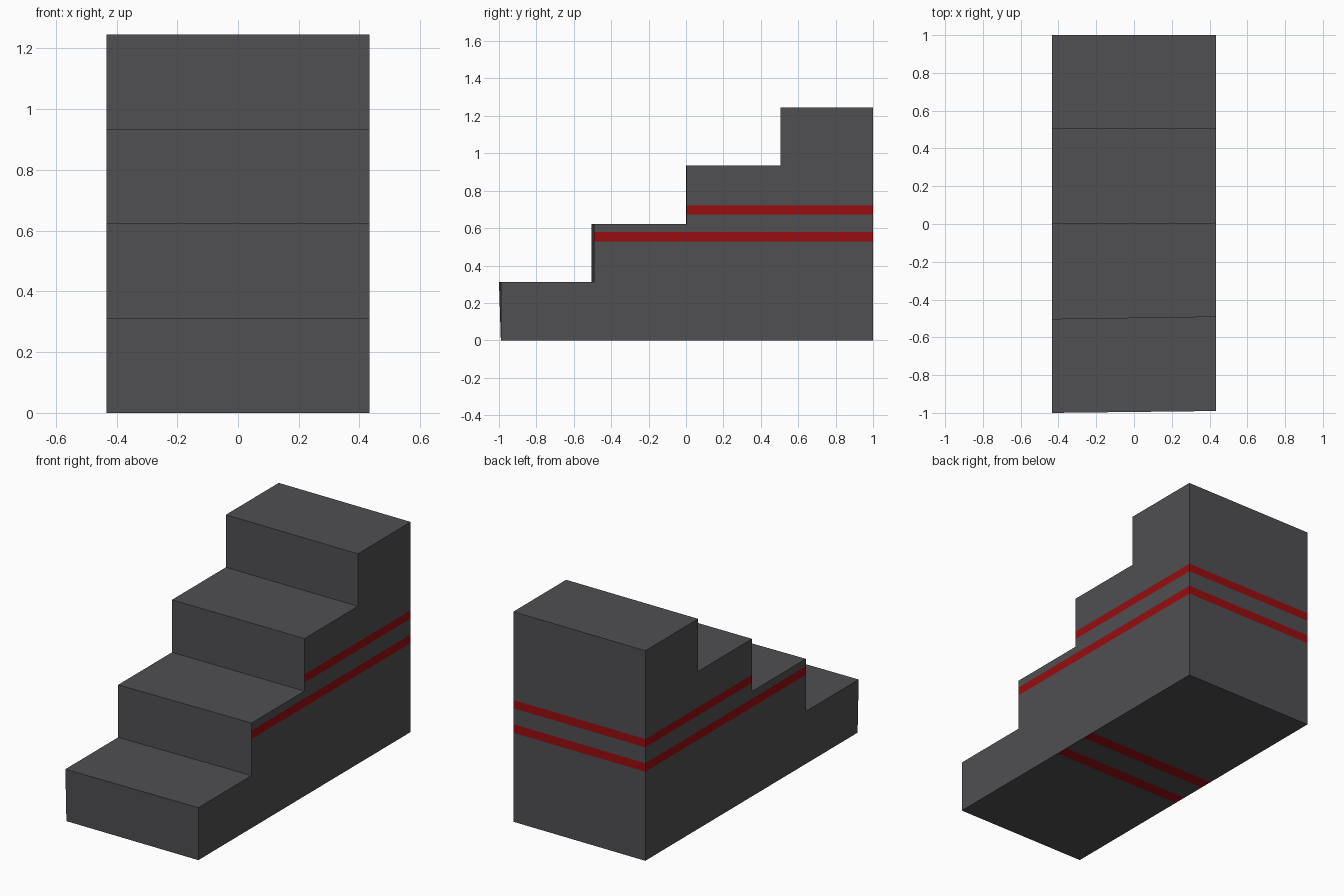
import bpy, bmesh

if "Cube" in bpy.data.objects:
    bpy.data.objects.remove(bpy.data.objects["Cube"])

W = 0.433                     # half width
RISE = 0.3115                 # step height
RISERS = [-0.99, -0.492, 0.004, 0.505]
LEAN = [0.01, 0.013, 0.004, 0.0]   # risers sit slightly forward on the left


def material(name, rgb):
    m = bpy.data.materials.new(name)
    m.diffuse_color = (*rgb, 1)
    m.use_nodes = True
    m.node_tree.nodes["Principled BSDF"].inputs["Base Color"].default_value = m.diffuse_color
    return m


def profile(bm, x, lean):
    """Stair outline at one side, from bottom front round to bottom back."""
    pts = [(RISERS[0], 0)]
    for i, y in enumerate(RISERS):
        y -= LEAN[i] * lean
        if i:
            pts.append((y, RISE * i))
        pts.append((y, RISE * (i + 1)))
    pts += [(1, RISE * 4), (1, 0)]
    return [bm.verts.new((x, y, z)) for y, z in pts]


# Solid stair block
bm = bmesh.new()
left, right = profile(bm, -W, 1), profile(bm, W, 0)
bm.faces.new(left)
bm.faces.new(right)
n = len(left)
for i in range(n):
    j = (i + 1) % n
    bm.faces.new((left[i], left[j], right[j], right[i]))
bmesh.ops.recalc_face_normals(bm, faces=bm.faces[:])

# Cut the stripe borders into the walls and the underside
SIDE = [(0.528, 0.579), (0.673, 0.722)]
BASE = [(-0.152, -0.076), (0.076, 0.152)]


def cut(test, co, no):
    faces = [f for f in bm.faces if test(f)]
    geom = set(faces)
    for f in faces:
        geom.update(f.edges, f.verts)
    bmesh.ops.bisect_plane(bm, geom=list(geom), dist=1e-5, plane_co=co, plane_no=no)


def is_wall(f):
    return abs(f.normal.x) > 0.9 or f.normal.y > 0.9


def is_base(f):
    return f.normal.z < -0.9


for band in SIDE:
    for z in band:
        cut(is_wall, (0, 0, z), (0, 0, 1))
for band in BASE:
    for y in band:
        cut(is_base, (0, y, 0), (0, 1, 0))

# Red stripes by position
bm.normal_update()
for f in bm.faces:
    c = f.calc_center_bounds()
    if is_wall(f):
        f.material_index = int(any(a < c.z < b for a, b in SIDE) and
                               max(v.co.z for v in f.verts) - min(v.co.z for v in f.verts) < 0.06)
    elif is_base(f):
        f.material_index = int(any(a < c.y < b for a, b in BASE))

mesh = bpy.data.meshes.new("stairs")
bm.to_mesh(mesh)
bm.free()
mesh.materials.append(material("dark grey", (0.08, 0.078, 0.086)))
mesh.materials.append(material("red stripe", (0.31, 0.004, 0.005)))
bpy.context.collection.objects.link(bpy.data.objects.new("stairs", mesh))
